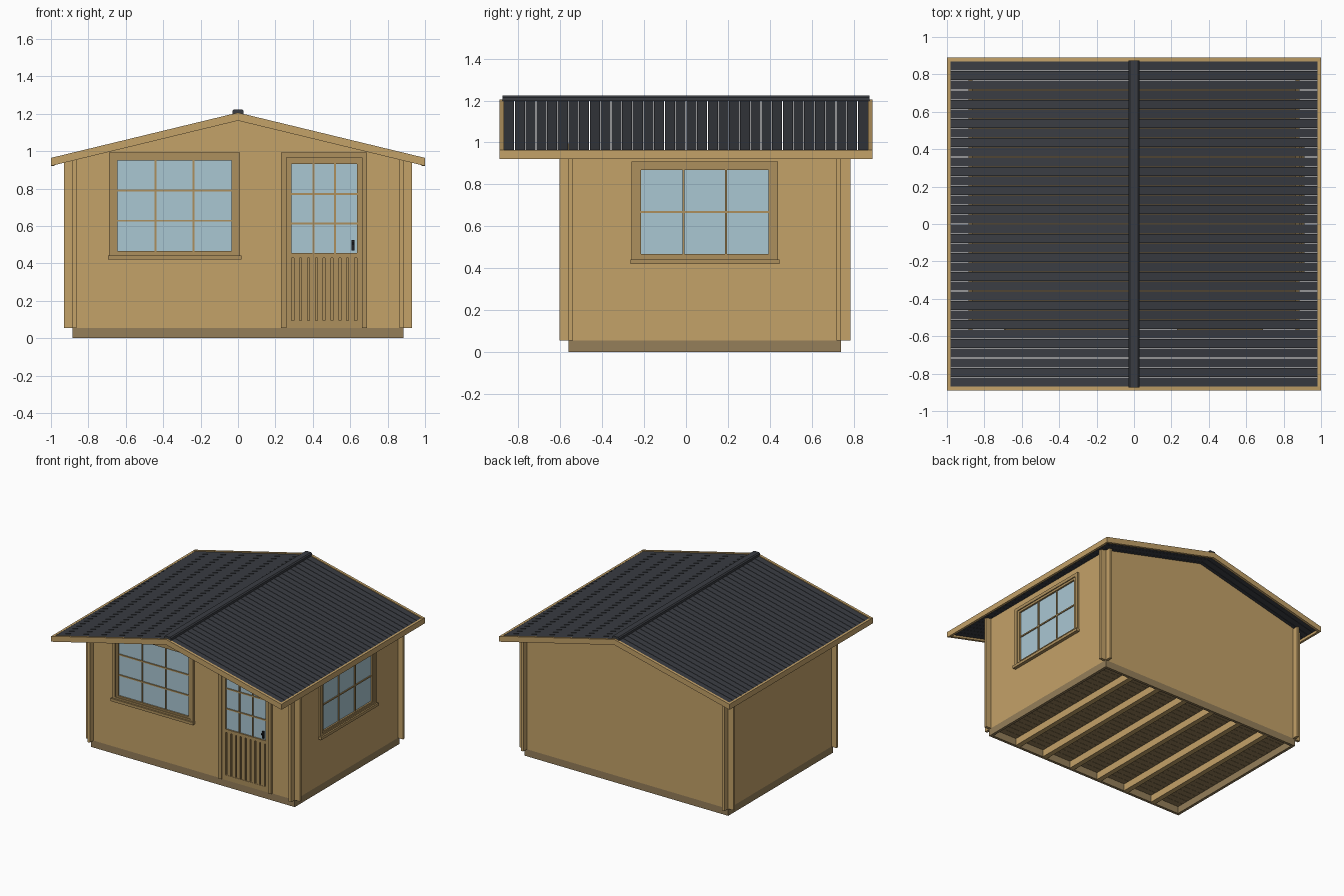
import bpy, bmesh

if "Cube" in bpy.data.objects:
    bpy.data.objects.remove(bpy.data.objects["Cube"])


def material(name, r, g, b):
    m = bpy.data.materials.new(name)
    m.diffuse_color = (r, g, b, 1)
    m.use_nodes = True
    m.node_tree.nodes["Principled BSDF"].inputs["Base Color"].default_value = m.diffuse_color
    return m


WOOD = material("pine", 0.55, 0.36, 0.14)
TRIM = material("trim_wood", 0.42, 0.28, 0.11)
BASE = material("treated_wood", 0.30, 0.21, 0.10)
ROOF = material("roof_dark", 0.042, 0.046, 0.055)
GLASS = material("glass", 0.40, 0.57, 0.65)
BLACK = material("handle_black", 0.015, 0.015, 0.018)


def finish(name, bm, mat):
    bmesh.ops.recalc_face_normals(bm, faces=bm.faces)
    me = bpy.data.meshes.new(name)
    bm.to_mesh(me)
    bm.free()
    ob = bpy.data.objects.new(name, me)
    bpy.context.collection.objects.link(ob)
    me.materials.append(mat)
    return ob


def extrude(bm, profile, y0, y1):
    """Extrude an xz profile along y."""
    f = bm.faces.new([bm.verts.new((x, y0, z)) for x, z in profile])
    new = bmesh.ops.extrude_face_region(bm, geom=[f])["geom"]
    verts = [v for v in new if isinstance(v, bmesh.types.BMVert)]
    bmesh.ops.translate(bm, verts=verts, vec=(0, y1 - y0, 0))


def boxes(name, items, mat, place=None):
    """items: (u0, u1, d0, d1, v0, v1); place maps (u, depth, v) to xyz."""
    bm = bmesh.new()
    for u0, u1, d0, d1, v0, v1 in items:
        a, b = (u0, d0, v0), (u1, d1, v1)
        if place:
            a, b = place(*a), place(*b)
        x0, x1 = sorted((a[0], b[0]))
        y0, y1 = sorted((a[1], b[1]))
        z0, z1 = sorted((a[2], b[2]))
        extrude(bm, [(x0, z0), (x1, z0), (x1, z1), (x0, z1)], y0, y1)
    return finish(name, bm, mat)


def front(u, d, v):
    return (u, YF - d, v)


def right(u, d, v):
    return (XW + d, u, v)


def cut(ob, u0, u1, v0, v1, place):
    """Cut a rectangular opening through a wall."""
    c = boxes("cutter", [(u0, u1, -0.1, 0.1, v0, v1)], TRIM, place)
    mod = ob.modifiers.new("opening", "BOOLEAN")
    mod.operation, mod.solver, mod.object = "DIFFERENCE", "EXACT", c
    bpy.context.view_layer.objects.active = ob
    bpy.ops.object.modifier_apply(modifier="opening")
    bpy.data.objects.remove(c)


def ring(u0, u1, v0, v1, w, d0, d1, bottom=True):
    """Rectangular frame of width w inside the given bounds."""
    r = [(u0, u0 + w, d0, d1, v0, v1), (u1 - w, u1, d0, d1, v0, v1),
         (u0 + w, u1 - w, d0, d1, v1 - w, v1)]
    if bottom:
        r.append((u0 + w, u1 - w, d0, d1, v0, v0 + w))
    return r


def bars(u0, u1, v0, v1, nu, nv):
    """Glazing bars dividing a pane into nu x nv."""
    h = 0.005
    us = [u0 + (u1 - u0) * i / nu for i in range(1, nu)]
    vs = [v0 + (v1 - v0) * i / nv for i in range(1, nv)]
    return ([(u - h, u + h, -0.014, 0.002, v0, v1) for u in us] +
            [(u0, u1, -0.013, 0.001, v - h, v + h) for v in vs])


def window(name, u0, u1, v0, v1, nu, nv, place):
    """Window from its outer trim bounds."""
    g = 0.046
    p = (u0 + g, u1 - g, v0 + 0.037, v1 - g + 0.004)
    boxes(name + "_trim", ring(u0, u1, v0, v1, 0.025, -0.02, 0.014), TRIM, place)
    boxes(name + "_sash", ring(p[0] - 0.022, p[1] + 0.022, p[2] - 0.022, p[3] + 0.022,
                               0.022, -0.02, 0.007), TRIM, place)
    boxes(name + "_bars", bars(*p, nu, nv), TRIM, place)
    boxes(name + "_glass", [(p[0], p[1], -0.010, -0.006, p[2], p[3])], GLASS, place)
    boxes(name + "_sill", [(u0 - 0.006, u1 + 0.006, -0.005, 0.026, v0 - 0.01, v0 + 0.012)],
          TRIM, place)


XW, YF, YB, T = 0.885, -0.56, 0.74, 0.021     # wall planes and thickness
Z0 = 0.055                                    # top of base
END = 0.045                                   # crossed corner overhang


def chevron(half, top, eave_top, low, eave_low):
    return [(-half, eave_low), (-half, eave_top), (0, top), (half, eave_top),
            (half, eave_low), (0, low)]


# Base frame and joists
base = [(-XW, XW, YF, YF + T, 0, Z0), (-XW, XW, YB - T, YB, 0, Z0)]
for s in (-1, 1):
    base.append((s * XW, s * (XW - T), YF + T, YB - T, 0, Z0))
boxes("base_frame", base, BASE)
pitch = 2 * XW / 7
boxes("floor_joists", [(-XW + pitch * i - 0.02, -XW + pitch * i + 0.02, YF + T, YB - T, 0, Z0)
                       for i in range(1, 7)], WOOD)

# Floor boards with narrow gaps
n = 25
w = (YB - YF - 2 * T) / n
boxes("floor_boards", [(-XW + T, XW - T, YF + T + w * i + 0.001, YF + T + w * (i + 1) - 0.001,
                        Z0, Z0 + 0.014) for i in range(n)], BASE)

# Gable walls, running past the corners
gx = XW + END
gable = [(-gx, Z0), (gx, Z0), (gx, 1.178 - 0.243 * gx), (0, 1.178), (-gx, 1.178 - 0.243 * gx)]
for name, y in (("front_wall", YF), ("back_wall", YB - T)):
    bm = bmesh.new()
    extrude(bm, gable, y, y + T)
    wall = finish(name, bm, WOOD)
    if name == "front_wall":
        cut(wall, -0.67, -0.01, 0.45, 0.975, front)
        cut(wall, 0.25, 0.67, Z0 - 0.01, 0.975, front)

# Side walls, also running past the corners
for name, s in (("left_wall", -1), ("right_wall", 1)):
    wall = boxes(name, [(s * (XW - T), s * XW, YF - END, YB + END, Z0, 0.96)], WOOD)
    if s == 1:
        cut(wall, -0.24, 0.42, 0.45, 0.89, right)

# Windows
window("front_window", -0.69, 0.012, 0.43, 0.992, 3, 3, front)
window("side_window", -0.26, 0.44, 0.43, 0.91, 3, 2, right)

# Door: surround, leaf, glazing, slatted lower panel, handle
boxes("door_trim", ring(0.23, 0.69, Z0, 0.994, 0.028, -0.02, 0.014, False), TRIM, front)
boxes("door_leaf", [(0.258, 0.287, -0.02, 0.005, Z0, 0.966), (0.635, 0.662, -0.02, 0.005, Z0, 0.966),
                    (0.287, 0.635, -0.02, 0.005, 0.93, 0.966), (0.287, 0.635, -0.02, 0.005, 0.43, 0.455),
                    (0.287, 0.635, -0.02, 0.005, Z0, 0.095)], TRIM, front)
boxes("door_panel", [(0.287, 0.635, -0.018, -0.008, 0.095, 0.43)], TRIM, front)
boxes("door_slats", [(0.299 + 0.0418 * i, 0.330 + 0.0418 * i, -0.008, 0.003, 0.095, 0.43)
                     for i in range(8)], TRIM, front)
boxes("door_bars", bars(0.287, 0.635, 0.455, 0.93, 3, 3), TRIM, front)
boxes("door_glass", [(0.287, 0.635, -0.010, -0.006, 0.455, 0.93)], GLASS, front)
boxes("door_handle", [(0.607, 0.622, 0.0, 0.012, 0.47, 0.525),
                      (0.609, 0.620, 0.012, 0.026, 0.502, 0.512)], BLACK, front)

# Roof boards from eave to eave, with see-through gaps
n, RY = 34, 0.87
w = 2 * RY / n
bm = bmesh.new()
for i in range(n):
    y = -RY + w * i
    extrude(bm, chevron(0.982, 1.201, 0.963, 1.178, 0.940), y + 0.0015, y + w - 0.0015)
finish("roof_boards", bm, ROOF)

# Ridge cap
bm = bmesh.new()
extrude(bm, [(-0.03, 1.198), (0.03, 1.198), (0.03, 1.215), (0.022, 1.223),
             (-0.022, 1.223), (-0.03, 1.215)], -RY - 0.005, RY + 0.005)
finish("ridge_cap", bm, ROOF)

# Barge boards on the gables and fascia boards on the eaves
for name, y in (("front_barge_board", -0.89), ("back_barge_board", RY)):
    bm = bmesh.new()
    extrude(bm, chevron(1.0, 1.206, 0.964, 1.163, 0.921), y, y + 0.02)
    finish(name, bm, WOOD)
for name, s in (("left_fascia", -1), ("right_fascia", 1)):
    boxes(name, [(s * 0.982, s * 1.0, -RY, RY, 0.92, 0.964)], WOOD)
